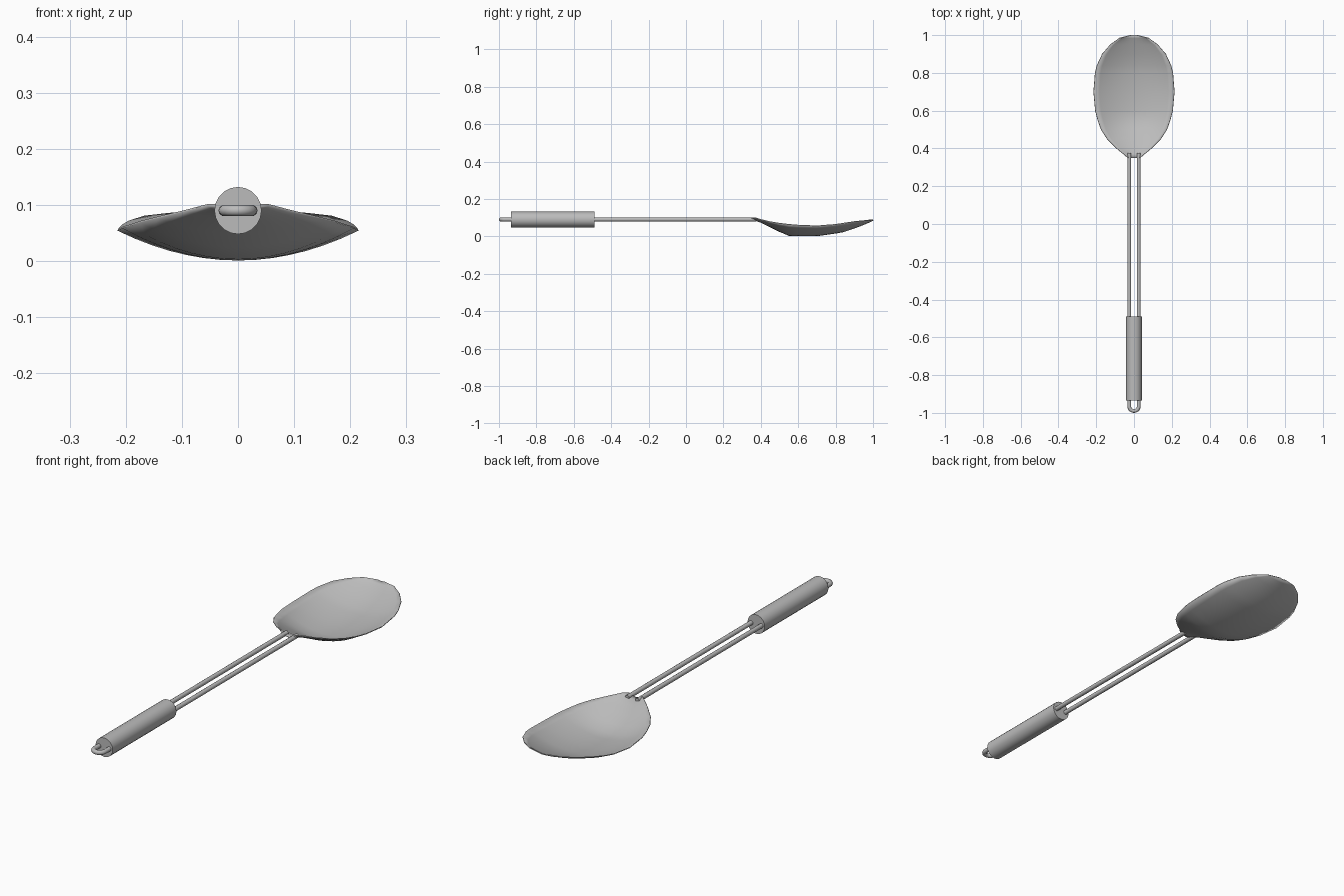
import bpy, bmesh, math
from mathutils import Matrix

cube = bpy.data.objects.get("Cube")
if cube:
    bpy.data.objects.remove(cube, do_unlink=True)

# One brushed steel colour for everything
steel = bpy.data.materials.new("steel grey")
steel.use_nodes = True
colour = (0.5, 0.5, 0.5, 1)
steel.diffuse_color = colour
steel.node_tree.nodes["Principled BSDF"].inputs["Base Color"].default_value = colour

AXIS_Z = 0.09


def add_object(name, bm, angle):
    bmesh.ops.recalc_face_normals(bm, faces=bm.faces)
    mesh = bpy.data.meshes.new(name)
    bm.to_mesh(mesh)
    bm.free()
    mesh.materials.append(steel)
    obj = bpy.data.objects.new(name, mesh)
    bpy.context.collection.objects.link(obj)
    bpy.ops.object.select_all(action="DESELECT")
    obj.select_set(True)
    bpy.context.view_layer.objects.active = obj
    bpy.ops.object.shade_smooth_by_angle(angle=math.radians(angle))
    return obj


# Bowl: cross-sections given as (y, half width, rim height, floor height)
sections = [
    (0.35, 0.032, 0.100, 0.088), (0.37, 0.055, 0.100, 0.085),
    (0.40, 0.092, 0.090, 0.075), (0.45, 0.142, 0.078, 0.051),
    (0.50, 0.174, 0.070, 0.026), (0.55, 0.192, 0.064, 0.005),
    (0.60, 0.205, 0.060, 0.003), (0.70, 0.214, 0.056, 0.003),
    (0.80, 0.206, 0.064, 0.017), (0.84, 0.196, 0.070, 0.024),
    (0.90, 0.168, 0.079, 0.044), (0.95, 0.125, 0.084, 0.063),
    (0.985, 0.076, 0.088, 0.078), (1.0, 0.015, 0.088, 0.085)]
STEPS = 14
bm = bmesh.new()
rows = []
for y, half, rim, floor in sections:
    row = []
    for i in range(STEPS + 1):
        t = 2 * i / STEPS - 1
        row.append(bm.verts.new((half * t, y, floor + (rim - floor) * t * t)))
    rows.append(row)
for a, b in zip(rows, rows[1:]):
    for i in range(STEPS):
        bm.faces.new((a[i], a[i + 1], b[i + 1], b[i]))
bowl = add_object("bowl", bm, 50)
shell = bowl.modifiers.new("thickness", "SOLIDIFY")
shell.thickness = 0.004
shell.offset = 0

# Grip cylinder
bm = bmesh.new()
bmesh.ops.create_cone(
    bm, cap_ends=True, segments=20, radius1=0.042, radius2=0.042, depth=0.445,
    matrix=Matrix.Translation((0, -0.7125, AXIS_Z)) @ Matrix.Rotation(math.pi / 2, 4, "X"))
add_object("grip", bm, 30)

# Bent wire: two rods joined by a hanging loop behind the grip
SPREAD, RADIUS, SIDES = 0.025, 0.01, 10
path = [(SPREAD, 0.375, 1, 0)]
for i in range(11):
    a = math.pi * i / 10
    path.append((SPREAD * math.cos(a), -0.965 - SPREAD * math.sin(a), math.cos(a), -math.sin(a)))
path.append((-SPREAD, 0.375, -1, 0))
bm = bmesh.new()
rings = []
for x, y, nx, ny in path:
    ring = []
    for j in range(SIDES):
        a = 2 * math.pi * j / SIDES
        out = RADIUS * math.cos(a)
        ring.append(bm.verts.new((x + nx * out, y + ny * out, AXIS_Z + RADIUS * math.sin(a))))
    rings.append(ring)
for a, b in zip(rings, rings[1:]):
    for j in range(SIDES):
        k = (j + 1) % SIDES
        bm.faces.new((a[j], a[k], b[k], b[j]))
bm.faces.new(rings[0])
bm.faces.new(rings[-1])
add_object("wire_loop", bm, 50)
